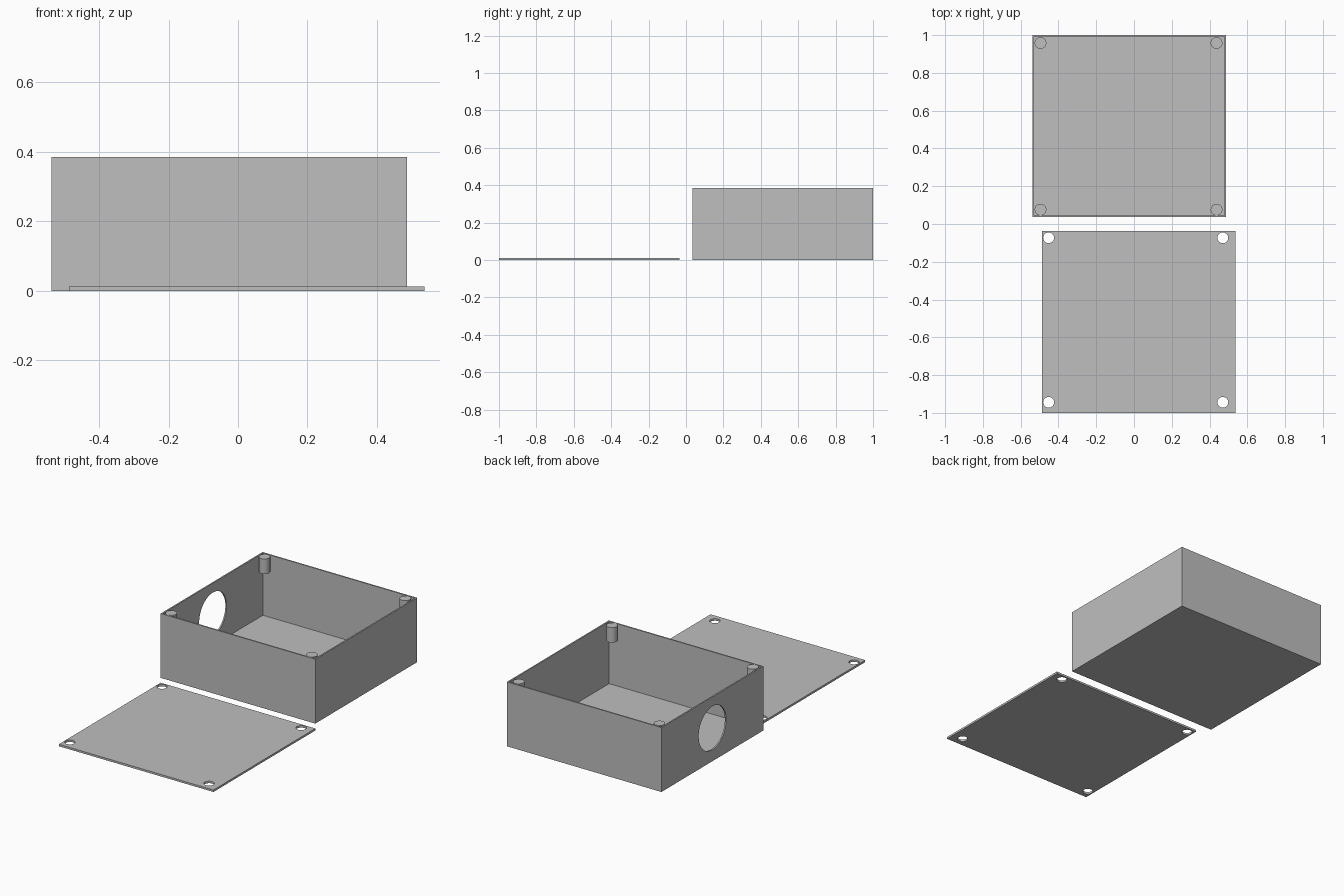
import bpy
import bmesh
from math import pi
from mathutils import Matrix, Vector

cube = bpy.data.objects.get("Cube")
if cube:
    bpy.data.objects.remove(cube, do_unlink=True)

grey = bpy.data.materials.new("light_grey_plastic")
grey.use_nodes = True
grey.diffuse_color = (0.52, 0.52, 0.52, 1)
grey.node_tree.nodes["Principled BSDF"].inputs["Base Color"].default_value = grey.diffuse_color

WALL = 0.012
HEIGHT = 0.385
OUTER, INNER, GAP = 0.5375, 0.4865, 0.036   # plan extents shared by tray and lid


def finish(name, bm):
    mesh = bpy.data.meshes.new(name)
    bmesh.ops.recalc_face_normals(bm, faces=bm.faces)
    bm.to_mesh(mesh)
    bm.free()
    mesh.materials.append(grey)
    obj = bpy.data.objects.new(name, mesh)
    bpy.context.collection.objects.link(obj)
    return obj


def add_block(bm, low, high):
    low, high = Vector(low), Vector(high)
    matrix = Matrix.Translation((low + high) / 2) @ Matrix.Diagonal((*(high - low), 1))
    bmesh.ops.create_cube(bm, size=1, matrix=matrix)


def cylinder(name, centre, radius, depth, axis="Z", sides=48):
    bm = bmesh.new()
    turn = Matrix.Rotation(pi / 2, 4, "Y") if axis == "X" else Matrix.Identity(4)
    bmesh.ops.create_cone(bm, cap_ends=True, segments=sides, radius1=radius, radius2=radius,
                          depth=depth, matrix=Matrix.Translation(centre) @ turn)
    return finish(name, bm)


def drill(target, cutter):
    cutter.hide_render = True
    mod = target.modifiers.new("hole", "BOOLEAN")
    mod.operation, mod.solver, mod.object = "DIFFERENCE", "EXACT", cutter
    activate(target)
    bpy.ops.object.modifier_apply(modifier=mod.name)
    bpy.data.objects.remove(cutter, do_unlink=True)


def activate(obj):
    bpy.ops.object.select_all(action="DESELECT")
    obj.select_set(True)
    bpy.context.view_layer.objects.active = obj


def smooth(obj):
    activate(obj)
    bpy.ops.object.shade_smooth_by_angle(angle=pi / 6)


# Open tray: a block whose top is inset and pushed down to the floor
bm = bmesh.new()
add_block(bm, (-OUTER, GAP, 0), (INNER, 1, HEIGHT))
top = max(bm.faces, key=lambda f: f.calc_center_median().z)
bmesh.ops.inset_region(bm, faces=[top], thickness=WALL)
well = bmesh.ops.extrude_face_region(bm, geom=[top])
bmesh.ops.translate(bm, verts=[v for v in well["geom"] if isinstance(v, bmesh.types.BMVert)],
                    vec=(0, 0, WALL - HEIGHT))
if top.is_valid:
    bmesh.ops.delete(bm, geom=[top], context="FACES_ONLY")
tray = finish("tray", bm)

# Round opening in the right wall
drill(tray, cylinder("opening_cutter", (-OUTER, 0.518, 0.199), 0.13, 0.1, "X", 64))
smooth(tray)

# Screw posts hanging flush with the rim in each corner
POST = 0.09
for side, x in (("right", -0.495), ("left", 0.437)):
    for end, y in (("front", 0.076), ("back", 0.958)):
        smooth(cylinder(f"{end}_{side}_post", (x, y, HEIGHT - POST / 2), 0.031, POST))

# Flat lid with four screw holes
bm = bmesh.new()
add_block(bm, (-INNER, -1, 0), (OUTER, -GAP, WALL))
lid = finish("lid", bm)
for x in (-0.452, 0.47):
    for y in (-0.944, -0.073):
        drill(lid, cylinder("screw_cutter", (x, y, 0), 0.0285, 0.1))
smooth(lid)
